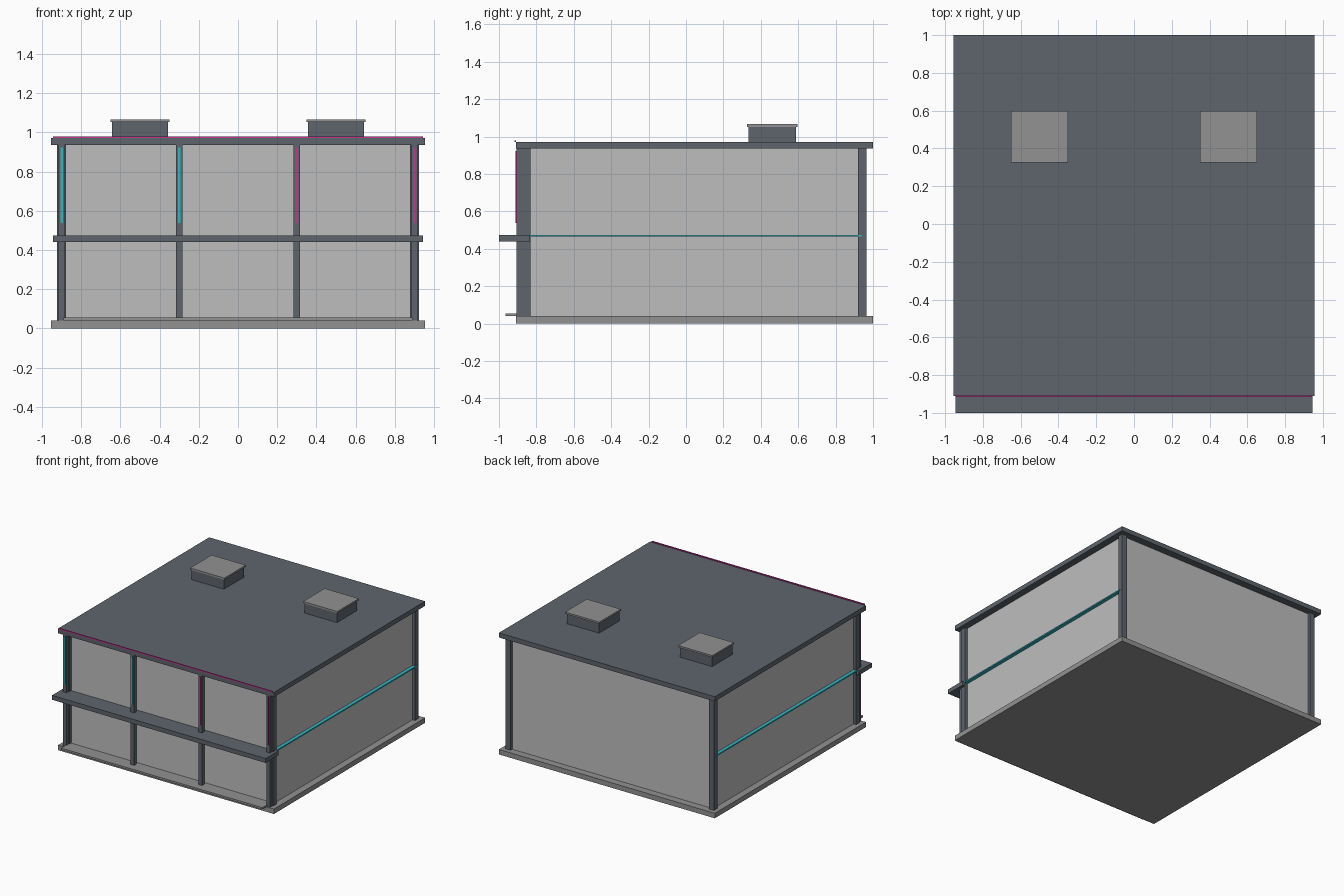
import bpy, bmesh

if "Cube" in bpy.data.objects:
    bpy.data.objects.remove(bpy.data.objects["Cube"])


def material(name, rgb):
    m = bpy.data.materials.new(name)
    m.diffuse_color = (*rgb, 1)
    m.use_nodes = True
    m.node_tree.nodes["Principled BSDF"].inputs["Base Color"].default_value = m.diffuse_color
    return m


DARK = material("slate metal", (0.112, 0.130, 0.153))
WALL = material("pale wall", (0.515, 0.515, 0.515))
GREY = material("mid grey", (0.287, 0.287, 0.287))
TEAL = material("teal light", (0.035, 0.46, 0.53))
PINK = material("magenta light", (0.55, 0.035, 0.30))


def box(name, mat, x0, x1, y0, y1, z0, z1):
    bm = bmesh.new()
    bmesh.ops.create_cube(bm, size=1)
    for v in bm.verts:
        v.co = ((x0 + x1) / 2 + v.co.x * (x1 - x0),
                (y0 + y1) / 2 + v.co.y * (y1 - y0),
                (z0 + z1) / 2 + v.co.z * (z1 - z0))
    me = bpy.data.meshes.new(name)
    bm.to_mesh(me)
    bm.free()
    me.materials.append(mat)
    ob = bpy.data.objects.new(name, me)
    bpy.context.collection.objects.link(ob)
    return ob


FLOOR, CEILING, ROOF = 0.04, 0.935, 0.972

# slabs and walls
box("base_slab", GREY, -0.955, 0.955, -0.91, 1.0, 0, FLOOR)
box("walls", WALL, -0.9, 0.9, -0.853, 0.942, FLOOR, CEILING)
box("roof_slab", DARK, -0.955, 0.955, -0.91, 1.0, CEILING, ROOF)
box("front_step", GREY, -0.89, 0.89, -0.965, -0.84, FLOOR, 0.055)
box("balcony", DARK, -0.945, 0.945, -1.0, -0.835, 0.44, 0.475)

# corner posts and side light strips
for side, s in (("left", -1), ("right", 1)):
    for end, y in (("front", -0.853), ("back", 0.942)):
        box(f"{end}_{side}_corner_post", DARK, s * 0.9 - 0.0225, s * 0.9 + 0.0225,
            y - 0.0225, y + 0.0225, FLOOR, CEILING)
    xs = sorted((s * 0.895, s * 0.928))
    box(f"{side}_side_strip", TEAL, *xs, -0.853, 0.942, 0.465, 0.475)

# slim front columns with coloured light strips on the upper floor
for i, x in enumerate((-0.9, -0.3, 0.3, 0.9)):
    box(f"front_column_{i + 1}", DARK, x - 0.0155, x + 0.0155,
        -0.905, -0.875, FLOOR, CEILING)
    box(f"column_light_{i + 1}", TEAL if x < 0 else PINK, x - 0.006, x + 0.006,
        -0.912, -0.903, 0.538, 0.922)

# roof edge light
box("roof_edge_light", PINK, -0.943, 0.943, -0.917, -0.908, 0.971, 0.980)

# rooftop units with caps
for side, x in (("left", -0.5), ("right", 0.5)):
    box(f"{side}_roof_unit", DARK, x - 0.143, x + 0.143, 0.333, 0.588, ROOF, 1.053)
    box(f"{side}_roof_unit_cap", GREY, x - 0.151, x + 0.151, 0.325, 0.597, 1.052, 1.066)
